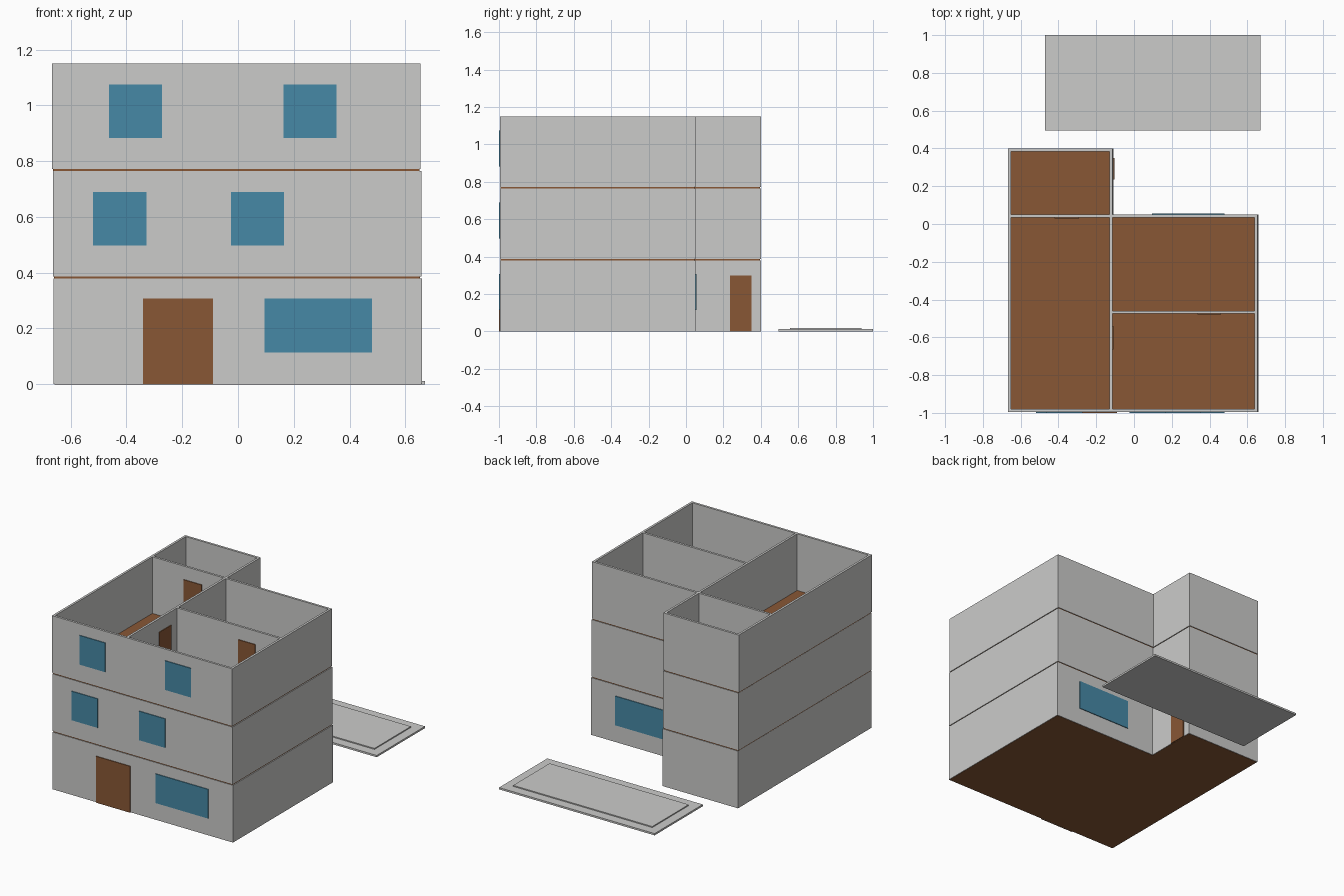
import bpy, bmesh
from mathutils import Vector

if "Cube" in bpy.data.objects:
    bpy.data.objects.remove(bpy.data.objects["Cube"])


def material(name, rgb):
    m = bpy.data.materials.new(name)
    m.diffuse_color = (*rgb, 1)
    m.use_nodes = True
    m.node_tree.nodes["Principled BSDF"].inputs["Base Color"].default_value = m.diffuse_color
    return m


GREY = material("wall grey", (0.60, 0.60, 0.59))
BROWN = material("wood brown", (0.25, 0.096, 0.036))
BLUE = material("window blue", (0.062, 0.25, 0.38))

STOREY, WALL_H = 0.385, 0.38     # storey pitch and wall height
T, P = 0.015, 0.005              # wall and plate thickness
X0, XM, X1 = -0.664, -0.111, 0.657
Y0, YM, Y1 = -0.995, 0.05, 0.40
PLAN = [(X0, Y0), (X1, Y0), (X1, YM), (XM, YM), (XM, Y1), (X0, Y1)]


def finish(name, bm, mat):
    bmesh.ops.recalc_face_normals(bm, faces=bm.faces)
    me = bpy.data.meshes.new(name)
    bm.to_mesh(me)
    bm.free()
    me.materials.append(mat)
    ob = bpy.data.objects.new(name, me)
    bpy.context.collection.objects.link(ob)
    return ob


def box(name, x, y, z, mat):
    bm = bmesh.new()
    bmesh.ops.create_cube(bm, size=1)
    for v in bm.verts:
        v.co = [r[0] if c < 0 else r[1] for c, r in zip(v.co, (x, y, z))]
    return finish(name, bm, mat)


def inset(points, d):
    """Mitred inward offset of a right-angled counter-clockwise outline."""
    out = []
    for i, p in enumerate(points):
        a = (Vector(p) - Vector(points[i - 1])).normalized()
        b = (Vector(points[(i + 1) % len(points)]) - Vector(p)).normalized()
        out.append(Vector(p) + d * Vector((-a.y - b.y, a.x + b.x)))
    return out


def floor_slab(name, points, z0, z1, dx):
    bm = bmesh.new()
    face = bm.faces.new([bm.verts.new((p[0] + dx, p[1], z0)) for p in points])
    ext = bmesh.ops.extrude_face_region(bm, geom=[face], use_keep_orig=True)
    for v in (g for g in ext["geom"] if isinstance(g, bmesh.types.BMVert)):
        v.co.z = z1
    return finish(name, bm, BROWN)


def wall_ring(name, z0, z1, dx):
    bm = bmesh.new()
    inner = inset(PLAN, T)
    loops = [[bm.verts.new((p[0] + dx, p[1], z)) for p in pts]
             for pts, z in ((PLAN, z0), (PLAN, z1), (inner, z1), (inner, z0))]
    n = len(PLAN)
    for k in range(4):
        a, b = loops[k], loops[(k + 1) % 4]
        for i in range(n):
            j = (i + 1) % n
            bm.faces.new((a[i], a[j], b[j], b[i]))
    return finish(name, bm, GREY)


def front_plate(name, x, z, mat, y=Y0):
    box(name, x, (y - P, y + 0.001), z, mat)


# Storeys: floor, outer walls, partitions and inner doors
for s in range(3):
    n, z = f"storey_{s + 1}_", s * STOREY
    dx = (0.003, 0, -0.003)[s]
    w = (z + 0.001, z + WALL_H)
    if s == 0:
        floor_slab(n + "floor", inset(PLAN, 0.004), 0, 0.006, dx)
    else:
        floor_slab(n + "floor", inset(PLAN, 0.004), z - 0.006, z + 0.005, dx)
        w = (z + 0.002, z + WALL_H)
    wall_ring(n + "outer_walls", *w, dx)
    box(n + "long_partition", (XM - T + dx, XM + dx), (Y0 + T, YM - T), w, GREY)
    box(n + "left_partition", (X0 + T + dx, XM + dx), (YM - T, YM), w, GREY)
    box(n + "right_partition", (XM + dx, X1 - T + dx), (-0.475, -0.46), w, GREY)
    d = (z + 0.003, z + 0.292)
    front_plate(n + "left_room_door", (-0.42, -0.29), d, BROWN, YM - T)
    front_plate(n + "right_room_door", (0.335, 0.46), d, BROWN, -0.475)
    box(n + "partition_door", (XM + dx - 0.001, XM + dx + P), (-0.665, -0.54), d, BROWN)

# Front door and windows
front_plate("front_door", (-0.34, -0.09), (0, 0.307), BROWN)
WINDOWS = [(0.095, 0.48, 0.114, 0.307),
           (-0.52, -0.328, 0.498, 0.69), (-0.025, 0.165, 0.498, 0.69),
           (-0.463, -0.273, 0.882, 1.075), (0.164, 0.354, 0.882, 1.075)]
for i, (a, b, c, d) in enumerate(WINDOWS):
    front_plate(f"front_window_{i + 1}", (a, b), (c, d), BLUE)

# Back window and wing side door
box("back_window", (0.095, 0.48), (YM - 0.001, YM + P), (0.114, 0.307), BLUE)
box("side_door", (XM, XM + 0.003 + P), (0.235, 0.35), (0, 0.30), BROWN)

# Separate patio slab with a raised centre
box("patio_slab", (-0.47, 0.67), (0.495, 1.0), (0, 0.012), GREY)
box("patio_raised_centre", (-0.41, 0.61), (0.557, 0.938), (0.011, 0.019), GREY)
